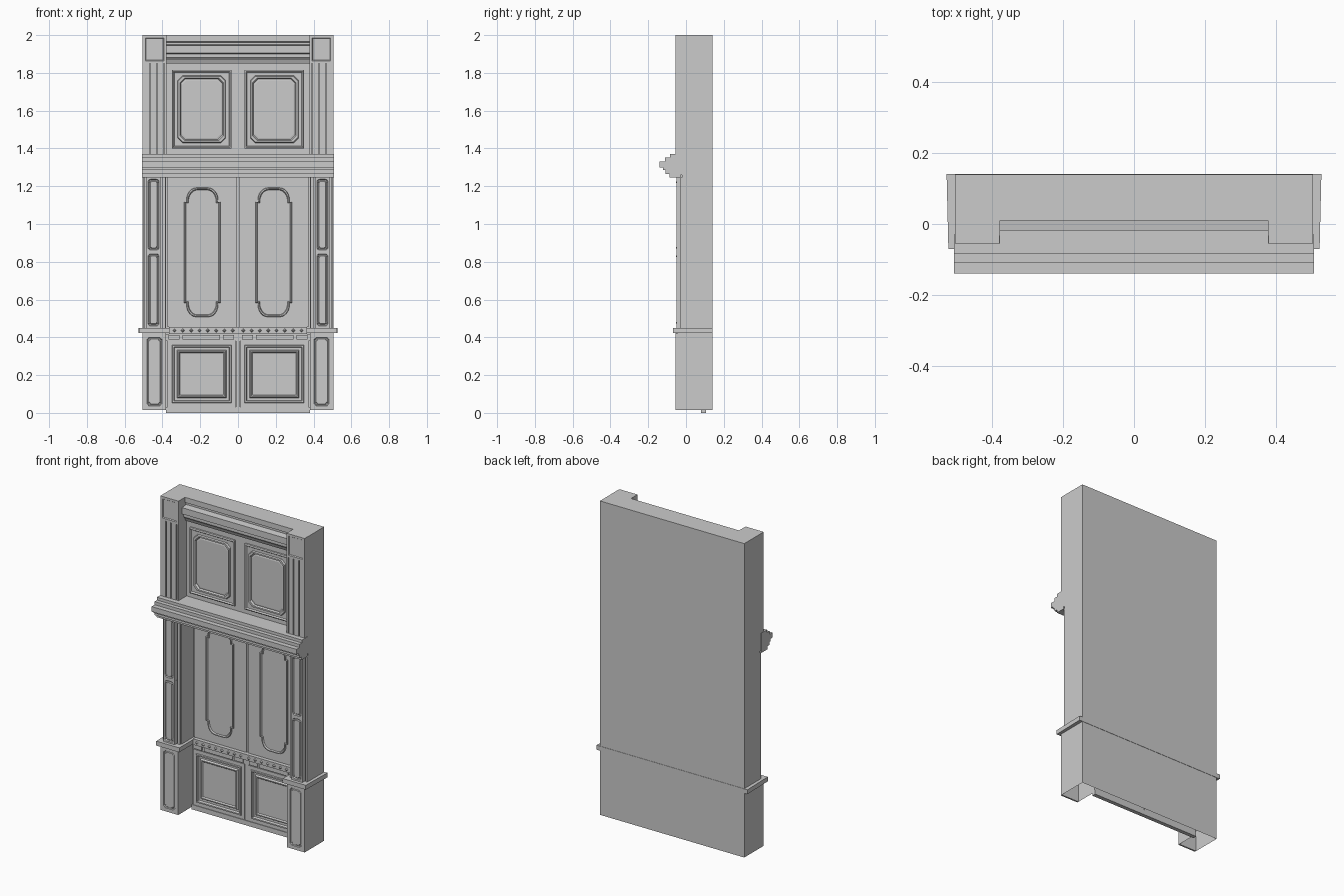
import bpy, bmesh, math

if "Cube" in bpy.data.objects:
    bpy.data.objects.remove(bpy.data.objects["Cube"])

GREY = (0.6, 0.6, 0.6, 1)
mat = bpy.data.materials.new("plain grey")
mat.use_nodes = True
mat.diffuse_color = GREY
mat.node_tree.nodes["Principled BSDF"].inputs["Base Color"].default_value = GREY


def finish(name, bm, recalc=True):
    if recalc:
        bmesh.ops.recalc_face_normals(bm, faces=bm.faces)
    mesh = bpy.data.meshes.new(name)
    bm.to_mesh(mesh)
    bm.free()
    mesh.materials.append(mat)
    ob = bpy.data.objects.new(name, mesh)
    bpy.context.collection.objects.link(ob)
    return ob


def skin(name, loops, cap_first=True, cap_last=True, recalc=True):
    """Bridge matching loops of points and cap the ends."""
    bm = bmesh.new()
    rings = [[bm.verts.new(p) for p in loop] for loop in loops]
    n = len(rings[0])
    for a, b in zip(rings, rings[1:]):
        for i in range(n):
            j = (i + 1) % n
            bm.faces.new((a[i], a[j], b[j], b[i]))
    if cap_first:
        bm.faces.new(rings[0][::-1])
    if cap_last:
        bm.faces.new(rings[-1])
    return finish(name, bm, recalc)


def box(name, x0, x1, y0, y1, z0, z1):
    base = [(x0, y0), (x1, y0), (x1, y1), (x0, y1)]
    return skin(name, [[(x, y, z) for x, y in base] for z in (z0, z1)])


def u_block(name, back_half, half, inner, front, recess, back, z0, z1, bottom=True):
    """U-shaped plan: two pilasters joined by a recessed centre."""
    right = [(back_half, back), (half, front), (inner, front), (inner, recess)]
    plan = right + [(-x, y) for x, y in reversed(right)]
    return skin(name, [[(x, y, z) for x, y in plan] for z in (z0, z1)], bottom)


def run(name, half, profile):
    """Extrude a (y, z) profile along x."""
    return skin(name, [[(x, y, z) for y, z in profile] for x in (-half, half)])


def corner(style, r):
    """Inward offsets from a corner, going from the side to the top."""
    arc = [math.radians(15 * i) for i in range(7)]
    if style == "chamfer":
        return [(0, r), (r, 0)]
    if style == "notch":
        return [(r * math.sin(a), r * math.cos(a)) for a in arc]
    if style == "shoulder":
        s = r * 0.2
        return [(0, r * 1.15), (s, r * 1.15)] + [
            (s + (r - s) * (1 - math.cos(a)), r * (1 - math.sin(a))) for a in arc]
    return [(r * (1 - math.cos(a)), r * (1 - math.sin(a))) for a in arc]


def panel(name, style, x0, x1, z0, z1, steps):
    """Front-facing moulded panel; each step is (inset, y, corner size)."""
    cx, cz = (x0 + x1) / 2, (z0 + z1) / 2
    loops = []
    for inset, y, r in steps:
        hw, hz = (x1 - x0) / 2 - inset, (z1 - z0) / 2 - inset
        off = corner(style, r)
        loop = []
        for sx, sz in ((1, 1), (-1, 1), (-1, -1), (1, -1)):
            for dx, dz in (off if sx * sz > 0 else off[::-1]):
                loop.append((cx + sx * (hw - dx), y, cz + sz * (hz - dz)))
        # Clockwise in x-z would face backwards, so order for a -y normal
        loops.append(loop)
    return skin(name, loops, cap_first=False, recalc=False)


SHARP = 0.0005

# Hollow carcass in three storeys, plus the waist ledge
u_block("base_carcass", 0.505, 0.505, 0.38, -0.045, 0.1, 0.139, 0.015, 0.425, bottom=False)
u_block("waist_ledge", 0.528, 0.523, 0.362, -0.07, 0.08, 0.141, 0.422, 0.45)
u_block("middle_carcass", 0.505, 0.505, 0.38, -0.02, 0.1, 0.139, 0.45, 1.26)
u_block("upper_carcass", 0.505, 0.505, 0.378, -0.032, 0.027, 0.139, 1.26, 2.0)

# Stepped cornice shelf with its filling over the recess, and crown moulding
run("cornice", 0.507, [
    (-0.03, 1.37), (-0.085, 1.37), (-0.085, 1.352), (-0.11, 1.352),
    (-0.11, 1.332), (-0.14, 1.332), (-0.14, 1.30), (-0.122, 1.30), (-0.122, 1.285),
    (-0.108, 1.285), (-0.108, 1.265), (-0.088, 1.265), (-0.088, 1.245), (-0.03, 1.245)])
box("cornice_soffit", -0.38, 0.38, -0.035, 0.105, 1.245, 1.37)
run("crown_moulding", 0.379, [
    (0.035, 2.0), (0.01, 2.0), (0.01, 1.967), (0.022, 1.962), (0.022, 1.95),
    (-0.018, 1.945), (-0.018, 1.905), (-0.005, 1.9), (-0.005, 1.882), (0.008, 1.868),
    (0.016, 1.85), (0.035, 1.85)])

# Centre bottom rails
box("plinth_rail", -0.38, 0.38, 0.08, 0.105, 0.0, 0.03)
box("bead_rail", -0.364, 0.364, 0.068, 0.105, 0.418, 0.455)
box("drawer_rail", -0.38, 0.38, 0.088, 0.105, 0.38, 0.418)
box("base_mullion", -0.01, 0.01, 0.084, 0.105, 0.03, 0.42)

for s, side in ((1, "left"), (-1, "right")):
    def at(a, b):
        return (a, b) if s > 0 else (-b, -a)

    # Pilaster base with notched panel
    panel(f"{side}_base_panel", "notch", *at(0.38, 0.505), 0.015, 0.422, [
        (0, -0.045, SHARP), (0, -0.055, SHARP), (0.022, -0.055, 0.01),
        (0.025, -0.049, 0.01), (0.029, -0.049, 0.01), (0.032, -0.053, 0.01)])

    # Middle pilaster plates and side fillets
    for z0, z1, level in ((0.45, 0.852, "lower"), (0.852, 1.247, "upper")):
        panel(f"{side}_{level}_pilaster_plate", "round", *at(0.408, 0.486), z0, z1, [
            (0, -0.02, SHARP), (0, -0.05, SHARP), (0.01, -0.05, 0.014),
            (0.013, -0.043, 0.014), (0.018, -0.043, 0.012), (0.022, -0.048, 0.01)])
    box(f"{side}_inner_fillet", *at(0.385, 0.4), -0.032, 0, 0.45, 1.247)
    box(f"{side}_outer_fillet", *at(0.493, 0.503), -0.03, 0, 0.45, 1.247)

    # Rosette dots at the pilaster joints
    for z in (0.478, 0.83, 0.875, 1.222):
        for x in (0.424, 0.47):
            panel(f"{side}_rosette", "round", *at(x - 0.006, x + 0.006), z - 0.006, z + 0.006, [
                (0, -0.048, 0.0058), (0.003, -0.053, 0.0028)])

    # Reeded upper pilaster and square cap block
    for x0, x1 in ((0.378, 0.39), (0.395, 0.425), (0.432, 0.462), (0.469, 0.505)):
        box(f"{side}_reed", *at(x0, x1), -0.055, -0.03, 1.36, 1.855)
    panel(f"{side}_cap_block", "chamfer", *at(0.378, 0.505), 1.85, 2.0, [
        (0, -0.03, SHARP), (0, -0.055, SHARP), (0.014, -0.055, SHARP),
        (0.018, -0.049, SHARP), (0.024, -0.049, SHARP)])

    # Upper door with clipped-corner panel
    panel(f"{side}_upper_door", "chamfer", *at(0.035, 0.35), 1.4, 1.815, [
        (0, 0.027, SHARP), (0, 0.015, SHARP), (0.007, 0.011, SHARP), (0.013, 0.019, SHARP),
        (0.03, 0.019, 0.025), (0.033, 0.008, 0.025), (0.042, 0.008, 0.025),
        (0.047, 0.019, 0.025), (0.055, 0.017, 0.022)])

    # Middle door with shouldered tall panel
    box(f"{side}_middle_door", *at(0.006, 0.374), 0.092, 0.105, 0.455, 1.246)
    panel(f"{side}_tall_panel", "shoulder", *at(0.092, 0.286), 0.508, 1.192, [
        (0, 0.092, 0.065), (0.002, 0.082, 0.065), (0.008, 0.082, 0.062),
        (0.012, 0.09, 0.06), (0.018, 0.09, 0.058)])

    # Lower door with stepped square panel
    panel(f"{side}_lower_door", "chamfer", *at(0.012, 0.372), 0.03, 0.382, [
        (0, 0.1, SHARP), (0, 0.084, SHARP), (0.022, 0.084, SHARP), (0.024, 0.076, SHARP),
        (0.032, 0.076, SHARP), (0.036, 0.09, SHARP), (0.048, 0.09, SHARP),
        (0.054, 0.08, SHARP), (0.06, 0.08, SHARP), (0.066, 0.088, SHARP)])

    # Small blocks and diamond beads under the ledge
    for a, b in ((0.022, 0.08), (0.095, 0.295), (0.31, 0.368)):
        box(f"{side}_rail_block", *at(a, b), 0.08, 0.095, 0.388, 0.412)
    for i in range(8):
        x = 0.028 + 0.044 * i
        panel(f"{side}_diamond_bead", "chamfer", *at(x - 0.01, x + 0.01), 0.426, 0.446, [
            (0, 0.068, 0.0098), (0.007, 0.06, 0.0028)])
